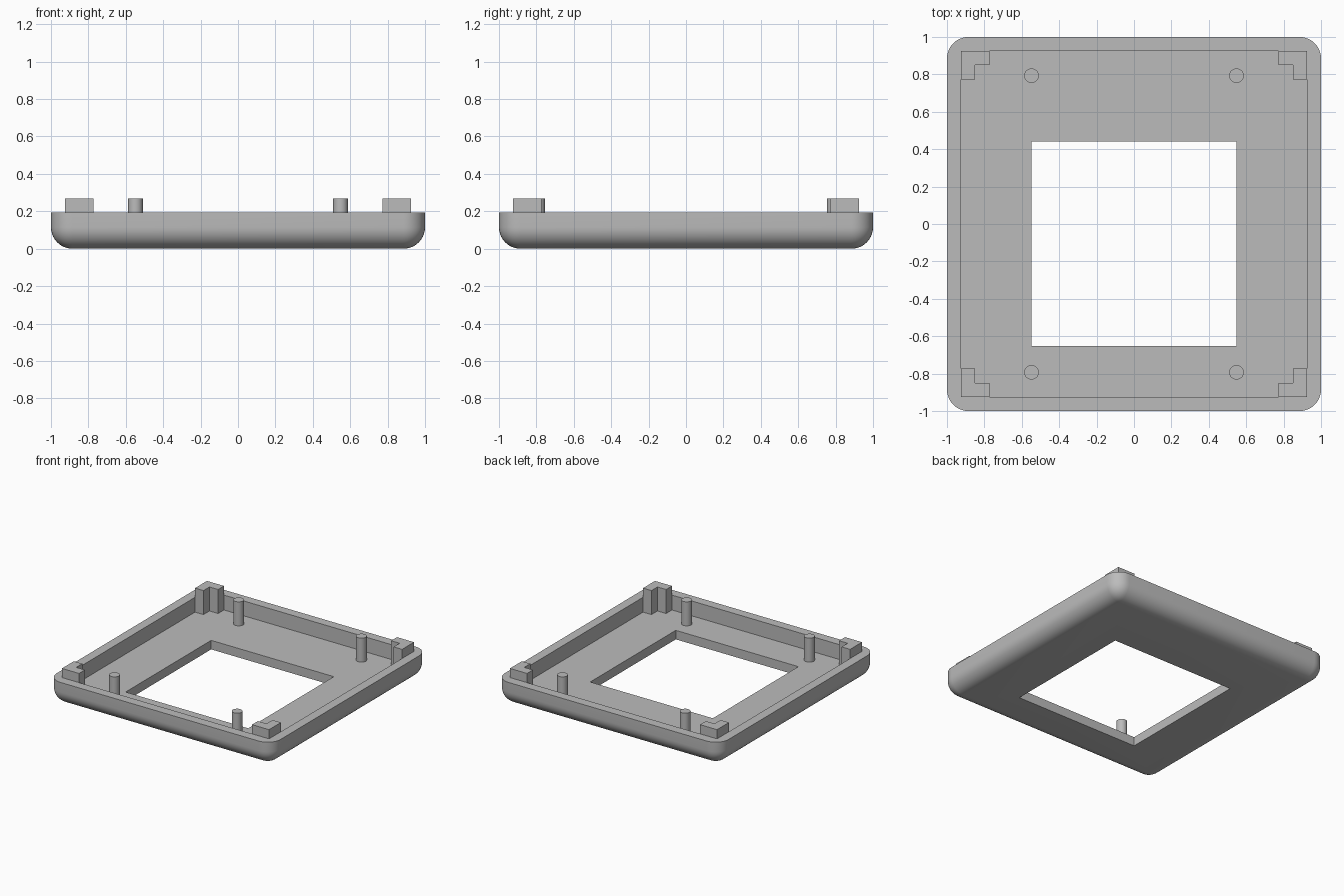
import bpy
import bmesh
import math
from mathutils import Matrix, Vector

default = bpy.data.objects.get("Cube")
if default:
    bpy.data.objects.remove(default, do_unlink=True)

RIM, FLOOR, TOP = 0.193, 0.073, 0.267
INNER, RADIUS = 0.925, 0.115
SINK = 0.005  # overlap of fittings into the floor

grey = bpy.data.materials.new("grey plastic")
grey.use_nodes = True
colour = (0.5, 0.5, 0.5, 1)
grey.diffuse_color = colour
grey.node_tree.nodes["Principled BSDF"].inputs["Base Color"].default_value = colour


def finish(name, bm):
    mesh = bpy.data.meshes.new(name)
    bmesh.ops.recalc_face_normals(bm, faces=bm.faces)
    bm.to_mesh(mesh)
    bm.free()
    mesh.materials.append(grey)
    obj = bpy.data.objects.new(name, mesh)
    bpy.context.collection.objects.link(obj)
    return obj


def box(low, high):
    low, high = Vector(low), Vector(high)
    bm = bmesh.new()
    matrix = Matrix.Translation((low + high) / 2) @ Matrix.Diagonal((*(high - low), 1))
    bmesh.ops.create_cube(bm, size=1, matrix=matrix)
    return bm


def smooth(obj):
    bpy.ops.object.select_all(action="DESELECT")
    obj.select_set(True)
    bpy.context.view_layer.objects.active = obj
    bpy.ops.object.shade_smooth_by_angle(angle=math.radians(30))


# Tray: block with every edge rounded except those of the rim
bm = box((-1, -1, 0), (1, 1, RIM))
edges = [e for e in bm.edges if min(v.co.z for v in e.verts) < RIM / 2]
bmesh.ops.bevel(bm, geom=edges, offset=RADIUS, segments=10, profile=0.5,
                affect="EDGES", clamp_overlap=False)
tray = finish("tray", bm)

# Hollow out the tray and cut the window through its floor
cutters = [
    finish("cavity_cutter", box((-INNER, -INNER, FLOOR), (INNER, INNER, 1))),
    finish("window_cutter", box((-0.548, -0.652, -1), (0.548, 0.44, 1))),
]
bpy.context.view_layer.objects.active = tray
for cutter in cutters:
    cutter.hide_render = True
    mod = tray.modifiers.new(cutter.name, "BOOLEAN")
    mod.operation, mod.solver, mod.object = "DIFFERENCE", "EXACT", cutter
    bpy.ops.object.modifier_apply(modifier=mod.name)
    bpy.data.objects.remove(cutter, do_unlink=True)
smooth(tray)

# Corner brackets and posts, one of each per corner
arm, thin = INNER - 0.152, INNER - 0.075
outline = [(INNER, INNER), (arm, INNER), (arm, thin), (thin, thin), (thin, arm), (INNER, arm)]
for side, sx in (("left", 1), ("right", -1)):
    for end, sy in (("front", -1), ("back", 1)):
        bm = bmesh.new()
        face = bm.faces.new([bm.verts.new((x * sx, y * sy, FLOOR - SINK)) for x, y in outline])
        grown = bmesh.ops.extrude_face_region(bm, geom=[face], use_keep_orig=True)
        verts = [v for v in grown["geom"] if isinstance(v, bmesh.types.BMVert)]
        bmesh.ops.translate(bm, verts=verts, vec=(0, 0, TOP - FLOOR + SINK))
        finish(f"{end}_{side}_bracket", bm)

        bm = bmesh.new()
        place = Matrix.Translation((0.548 * sx, 0.793 * sy, (TOP + FLOOR - SINK) / 2))
        bmesh.ops.create_cone(bm, cap_ends=True, segments=32, radius1=0.039, radius2=0.039,
                              depth=TOP - FLOOR + SINK, matrix=place)
        smooth(finish(f"{end}_{side}_post", bm))
